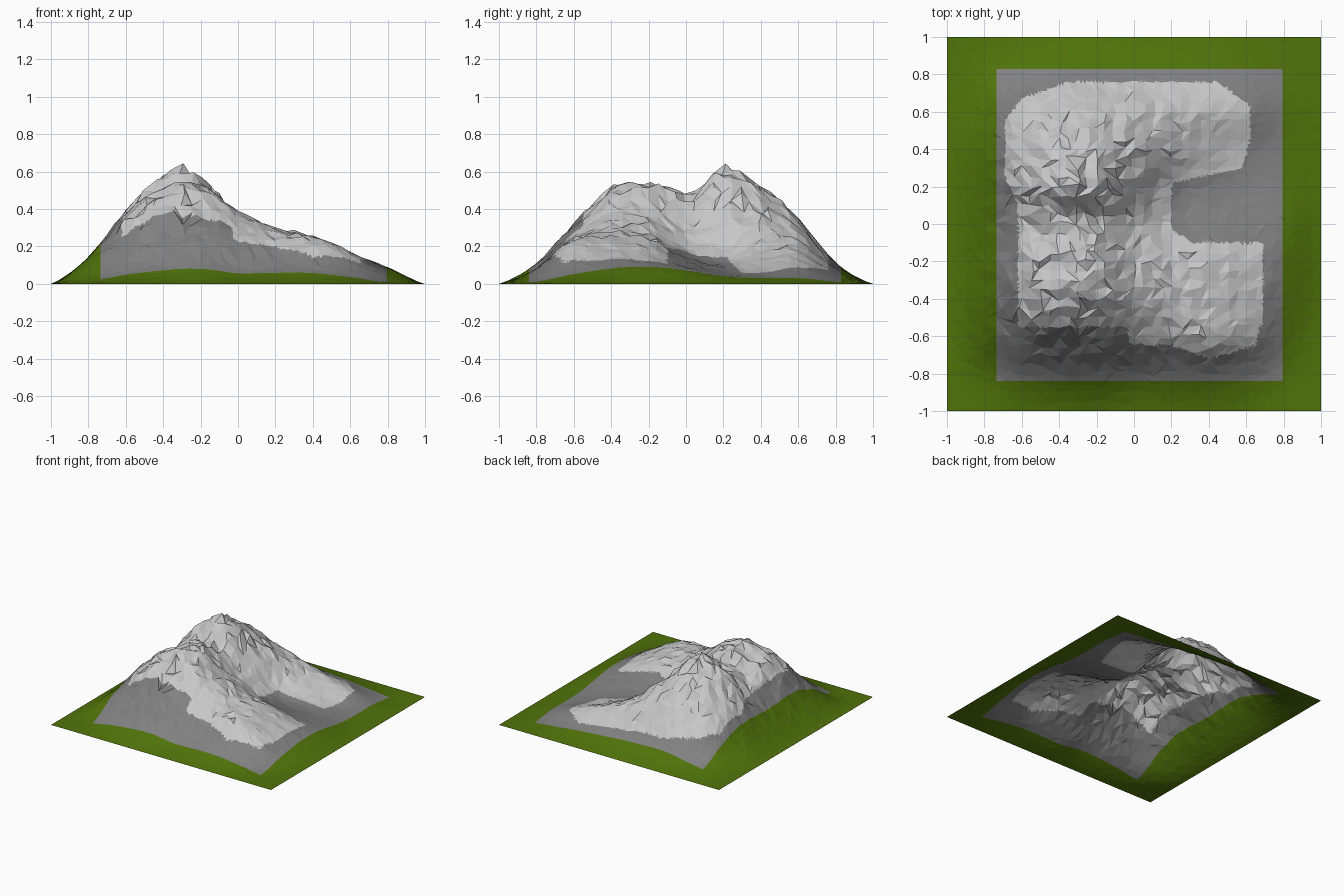
import bpy, bmesh, math, random
from mathutils import Vector, noise

if "Cube" in bpy.data.objects:
    bpy.data.objects.remove(bpy.data.objects["Cube"])

random.seed(4)
N = 40  # coarse facets per side

# Heights every 0.2 units, rows y = -0.8..0.8, columns x = -0.8..0.8 (rim is zero)
H = [
    [.02, .07, .10, .11, .08, .08, .08, .05, .01],
    [.10, .24, .31, .31, .27, .23, .24, .16, .05],
    [.14, .36, .49, .48, .38, .29, .25, .17, .08],
    [.14, .37, .50, .53, .37, .27, .23, .15, .09],
    [.14, .34, .46, .47, .30, .17, .13, .10, .07],
    [.14, .38, .56, .56, .34, .14, .09, .06, .04],
    [.13, .36, .50, .50, .36, .21, .12, .06, .03],
    [.08, .25, .33, .34, .28, .21, .15, .095, .03],
    [.03, .07, .11, .11, .10, .08, .06, .035, .01],
]


def control(i, j):
    return H[j - 1][i - 1] if 1 <= i <= 9 and 1 <= j <= 9 else 0.0


def spline(a, b, c, d, t):
    return b + .5 * t * (c - a + t * (2*a - 5*b + 4*c - d + t * (3*(b - c) + d - a)))


def height(x, y):
    u, v = (x + 1) * 5, (y + 1) * 5
    i, j = min(int(u), 9), min(int(v), 9)
    rows = [spline(*[control(i + k, j + m) for k in (-1, 0, 1, 2)], u - i) for m in (-1, 0, 1, 2)]
    z = max(0, spline(*rows, v - j))
    # summit and the notch beside it
    z += .04 * math.exp(-((x + .33)**2 + (y - .22)**2) / .006)
    z -= .03 * math.exp(-((x + .15)**2 / .04 + (y - .03)**2 / .003))
    # rocky roughness grows with height
    rough = noise.noise(Vector((x * 7, y * 7, 3))) * .02 + random.uniform(-.022, .022)
    return max(0, z + rough * min(1, max(0, z - .05) / .4))


# Outline of the pale rock seen from above
PALE = [(-.62, -.55), (-.03, -.55), (-.03, -.64), (.2, -.65), (.4, -.72), (.65, -.65),
        (.69, -.5), (.69, -.1), (.32, -.1), (.2, -.03), (.2, .22), (.58, .3), (.62, .45),
        (.62, .63), (.45, .76), (-.35, .76), (-.6, .67), (-.69, .55), (-.69, .25), (-.62, .1)]


def inside(x, y, poly):
    hit = False
    for (ax, ay), (bx, by) in zip(poly, poly[1:] + poly[:1]):
        if (ay > y) != (by > y) and x < ax + (y - ay) * (bx - ax) / (by - ay):
            hit = not hit
    return hit


# Jittered terrain sheet with random diagonals
bm = bmesh.new()
step = 2 / N
grid = []
for j in range(N + 1):
    for i in range(N + 1):
        x, y = -1 + i * step, -1 + j * step
        edge = i in (0, N) or j in (0, N)
        if not edge:
            x += random.uniform(-.3, .3) * step
            y += random.uniform(-.3, .3) * step
        grid.append(bm.verts.new((x, y, 0 if edge else height(x, y))))
for j in range(N):
    for i in range(N):
        a = grid[j * (N + 1) + i]
        b = grid[j * (N + 1) + i + 1]
        c = grid[(j + 1) * (N + 1) + i + 1]
        d = grid[(j + 1) * (N + 1) + i]
        tris = ((a, b, c), (a, c, d)) if random.random() < .5 else ((a, b, d), (b, c, d))
        for t in tris:
            bm.faces.new(t)

# Flat subdivision for the ragged rock outline, straight cuts for the grass border
bmesh.ops.subdivide_edges(bm, edges=bm.edges[:], cuts=2, use_grid_fill=True)
X0, X1, Y0, Y1 = -.735, .795, -.84, .83
for co, no in (((X0, 0, 0), (1, 0, 0)), ((X1, 0, 0), (1, 0, 0)),
               ((0, Y0, 0), (0, 1, 0)), ((0, Y1, 0), (0, 1, 0))):
    bmesh.ops.bisect_plane(bm, geom=bm.verts[:] + bm.edges[:] + bm.faces[:],
                           plane_co=co, plane_no=no)

# Grass outside the rectangle, dark rock within, pale rock within its outline
for f in bm.faces:
    c = f.calc_center_median()
    f.smooth = False
    if not (X0 < c.x < X1 and Y0 < c.y < Y1):
        f.material_index = 0
    else:
        f.material_index = 2 if inside(c.x, c.y, PALE) else 1
bm.normal_update()

mesh = bpy.data.meshes.new("mountain")
bm.to_mesh(mesh)
bm.free()
for name, col in (("grass green", (.080, .17, .003)), ("dark rock grey", (.22, .22, .22)),
                  ("pale rock grey", (.58, .58, .58))):
    m = bpy.data.materials.new(name)
    m.diffuse_color = (*col, 1)
    m.use_nodes = True
    m.node_tree.nodes["Principled BSDF"].inputs["Base Color"].default_value = m.diffuse_color
    mesh.materials.append(m)
bpy.context.collection.objects.link(bpy.data.objects.new("mountain", mesh))
